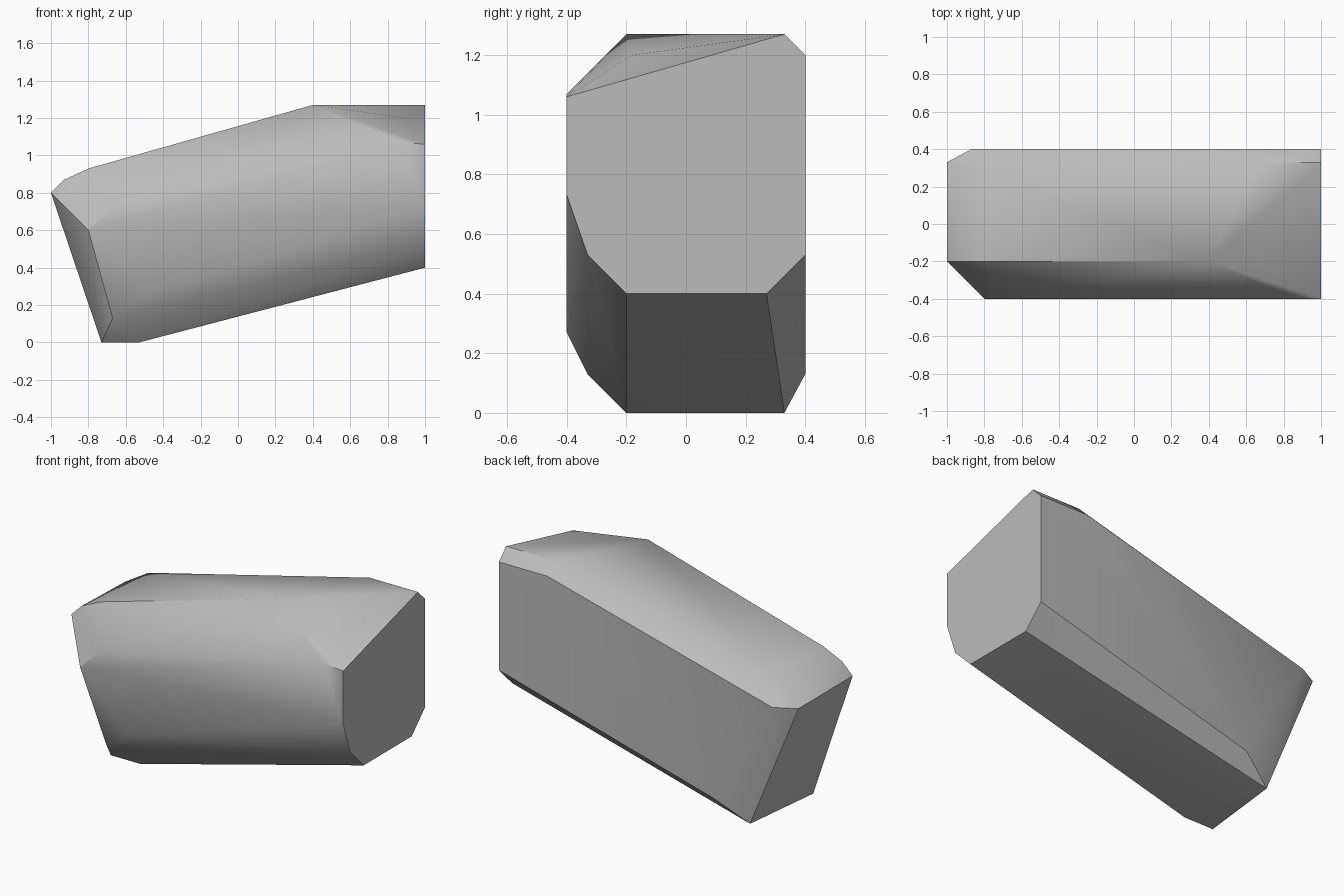
import bpy
import bmesh
from math import radians

cube = bpy.data.objects.get("Cube")
if cube:
    bpy.data.objects.remove(cube, do_unlink=True)

# One plain stone colour
stone = bpy.data.materials.new("stone grey")
stone.use_nodes = True
grey = (0.5, 0.5, 0.5, 1)
stone.diffuse_color = grey
stone.node_tree.nodes["Principled BSDF"].inputs["Base Color"].default_value = grey

# Flat broken end on the +x side
end_profile = [(-.4, 1.06), (.33, 1.27), (.4, 1.2), (.4, .53),
               (.27, .4), (-.2, .4), (-.33, .53), (-.4, .73)]
corners = [(1, y, z) for y, z in end_profile]

# Worn upper edges: front ridge, chipped corner, back bevel
corners += [(-1, -.2, .8), (-.93, -.2, .87), (-.8, -.2, .93), (.4, -.2, 1.27),
            (.9, -.18, 1.2), (.87, -.4, 1.07),
            (-1, .33, .8), (-.8, .27, .93), (.67, .33, 1.27),
            (-.87, .4, .8), (.67, .4, 1.2)]

# Front face and underside
corners += [(-.8, -.4, .6), (-.67, -.4, .73), (-.47, -.4, .27), (-.67, -.33, .13),
            (-.73, -.2, 0), (-.53, -.2, 0), (-.67, .33, 0), (-.47, .4, .13)]

# Wrap the corners into one faceted chunk
bm = bmesh.new()
for co in corners:
    bm.verts.new(co)
hull = bmesh.ops.convex_hull(bm, input=bm.verts)
spare = {v for v in hull["geom_interior"] + hull["geom_unused"]
         if isinstance(v, bmesh.types.BMVert) and not v.link_faces}
bmesh.ops.delete(bm, geom=list(spare), context="VERTS")
bmesh.ops.dissolve_limit(bm, angle_limit=radians(1), verts=bm.verts, edges=bm.edges)
bmesh.ops.recalc_face_normals(bm, faces=bm.faces)

mesh = bpy.data.meshes.new("rock")
bm.to_mesh(mesh)
bm.free()
mesh.materials.append(stone)
rock = bpy.data.objects.new("rock", mesh)
bpy.context.collection.objects.link(rock)

# Soft shading over shallow bevels, crisp on the breaks
bpy.ops.object.select_all(action="DESELECT")
rock.select_set(True)
bpy.context.view_layer.objects.active = rock
bpy.ops.object.shade_smooth_by_angle(angle=radians(35))
